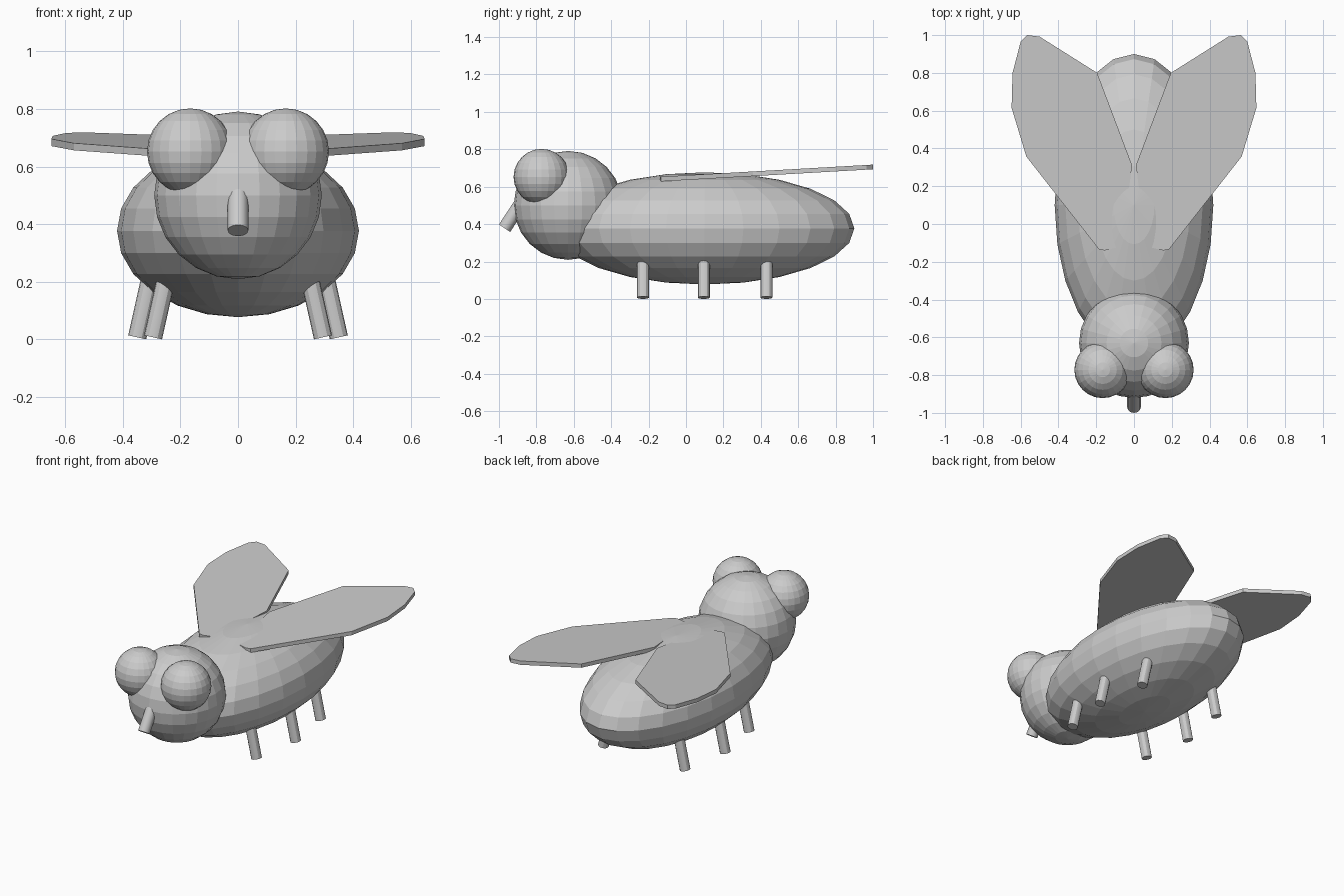
import bpy, bmesh
from math import sin, cos
from mathutils import Vector

if "Cube" in bpy.data.objects:
    bpy.data.objects.remove(bpy.data.objects["Cube"])


def ellipsoid(name, loc, radii):
    bpy.ops.mesh.primitive_uv_sphere_add(segments=24, ring_count=12, radius=1, location=loc)
    ob = bpy.context.object
    ob.name = name
    ob.scale = radii
    return ob


def rod(name, tip, direction, length, radius):
    # cylinder starting at its free tip and running along direction
    d = Vector(direction).normalized()
    bpy.ops.mesh.primitive_cylinder_add(vertices=12, radius=radius, depth=length,
                                        location=Vector(tip) + d * length / 2)
    ob = bpy.context.object
    ob.name = name
    ob.rotation_euler = d.to_track_quat('Z', 'Y').to_euler()
    bpy.ops.object.shade_smooth_by_angle()
    return ob


# right wing outline seen from above; the root is buried in the body
WING = [(0.07, -0.12), (0.155, -0.14), (0.185, -0.135), (0.57, 0.357), (0.648, 0.615),
        (0.643, 0.80), (0.60, 0.965), (0.565, 1.0), (0.50, 0.992), (0.195, 0.80), (0.01, 0.31)]


def wing(name, side):
    bm = bmesh.new()
    verts = [bm.verts.new((side * x, y, 0.628 + 0.057 * (y + 0.14))) for x, y in WING]
    face = bm.faces.new(verts)
    ext = bmesh.ops.extrude_face_region(bm, geom=[face])
    top = [v for v in ext["geom"] if isinstance(v, bmesh.types.BMVert)]
    bmesh.ops.translate(bm, verts=top, vec=(0, 0, 0.025))
    bmesh.ops.recalc_face_normals(bm, faces=bm.faces)
    me = bpy.data.meshes.new(name)
    bm.to_mesh(me)
    bm.free()
    bpy.context.collection.objects.link(bpy.data.objects.new(name, me))


# body, head and proboscis
ellipsoid("body", (0, 0.1, 0.377), (0.42, 0.8, 0.3))
ellipsoid("head", (0, -0.63, 0.5), (0.291, 0.291, 0.291))
rod("proboscis", (0, -0.97, 0.378), (0, sin(0.58), cos(0.58)), 0.22, 0.036)

# mirrored eyes, wings and legs
for side, label in ((-1, "left"), (1, "right")):
    ellipsoid(label + "_eye", (side * 0.166, -0.772, 0.652), (0.15, 0.15, 0.15))
    wing(label + "_wing", side)
    for part, x, y in (("front", 0.295, -0.23), ("middle", 0.35, 0.095), ("back", 0.295, 0.43)):
        rod(f"{label}_{part}_leg", (side * x, y, 0.007),
            (-side * sin(0.22), 0, cos(0.22)), 0.26, 0.032)
